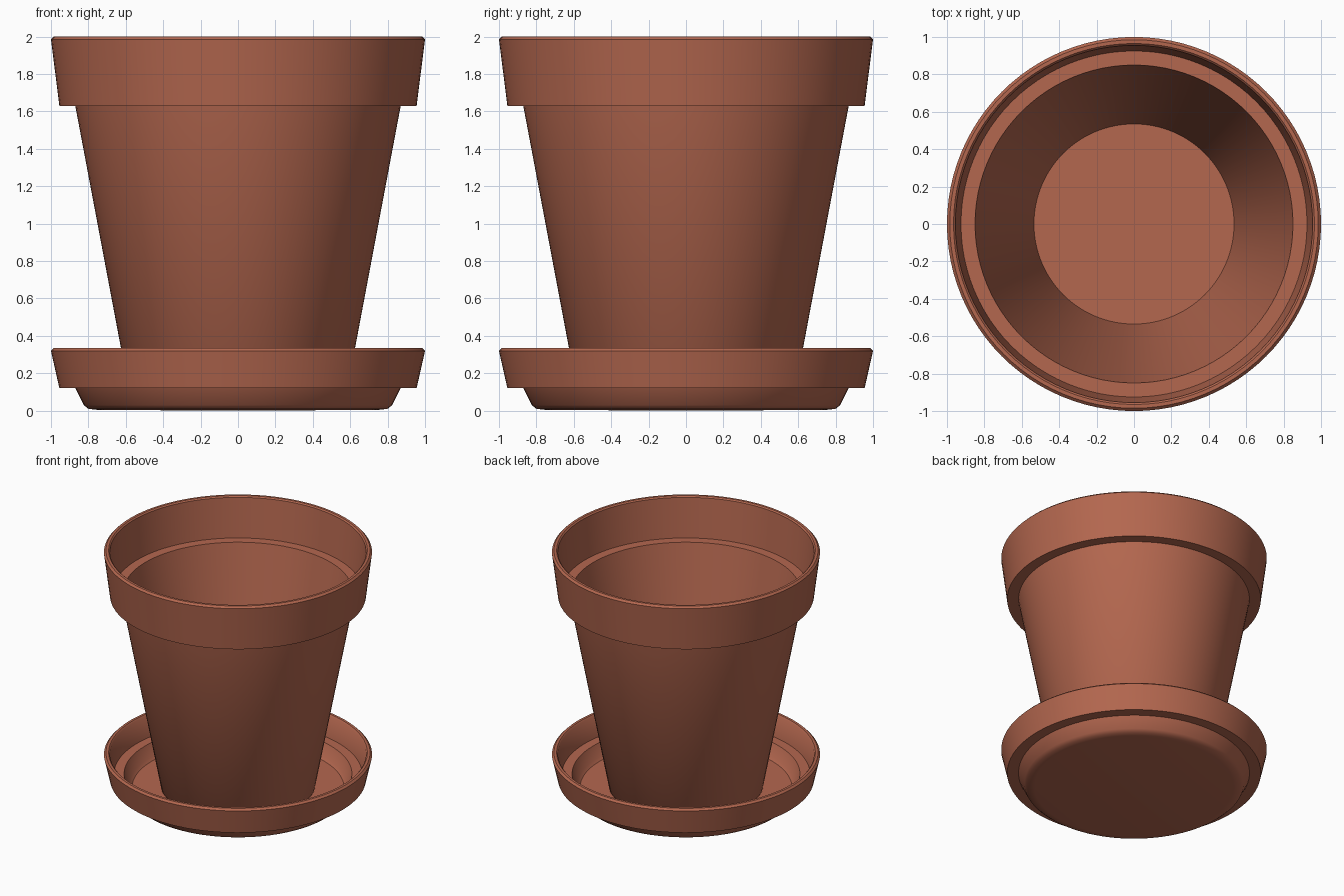
import bpy
import bmesh
import math

SIDES = 96

cube = bpy.data.objects.get("Cube")
if cube:
    bpy.data.objects.remove(cube, do_unlink=True)

# Fired clay
clay = bpy.data.materials.new("terracotta")
clay.use_nodes = True
colour = (0.456, 0.136, 0.078, 1)
clay.diffuse_color = colour
bsdf = clay.node_tree.nodes["Principled BSDF"]
bsdf.inputs["Base Color"].default_value = colour
bsdf.inputs["Roughness"].default_value = 0.9


def turned(name, profile):
    """Spin a closed (radius, height) profile that starts and ends on the axis."""
    bm = bmesh.new()
    verts = [bm.verts.new((r, 0, z)) for r, z in profile]
    edges = [bm.edges.new(pair) for pair in zip(verts, verts[1:])]
    bmesh.ops.spin(bm, geom=verts + edges, cent=(0, 0, 0), axis=(0, 0, 1),
                   angle=math.tau, steps=SIDES, use_duplicate=False)
    bmesh.ops.remove_doubles(bm, verts=bm.verts, dist=0.0005)
    bmesh.ops.recalc_face_normals(bm, faces=bm.faces)
    mesh = bpy.data.meshes.new(name)
    bm.to_mesh(mesh)
    bm.free()
    mesh.materials.append(clay)
    obj = bpy.data.objects.new(name, mesh)
    bpy.context.collection.objects.link(obj)
    bpy.ops.object.select_all(action='DESELECT')
    obj.select_set(True)
    bpy.context.view_layer.objects.active = obj
    bpy.ops.object.shade_smooth_by_angle(angle=math.radians(35))
    return obj


# Pot: base, tapered wall, stepped collar, then the hollow inside
turned("flower_pot", [
    (0, 0.05), (0.56, 0.05), (0.575, 0.065), (0.87, 1.63), (0.955, 1.63),
    (1.0, 1.985), (0.985, 2.0), (0.965, 2.0), (0.955, 1.99),
    (0.925, 1.67), (0.85, 1.67), (0.535, 0.08), (0, 0.08),
])

# Saucer: rounded foot, stepped collar, then the shallow inside
turned("saucer", [
    (0, 0), (0.75, 0.004), (0.80, 0.01), (0.825, 0.03), (0.87, 0.12), (0.955, 0.12),
    (1.0, 0.32), (0.985, 0.335), (0.965, 0.335), (0.955, 0.325),
    (0.925, 0.16), (0.85, 0.16), (0.81, 0.07), (0.79, 0.05), (0, 0.046),
])
